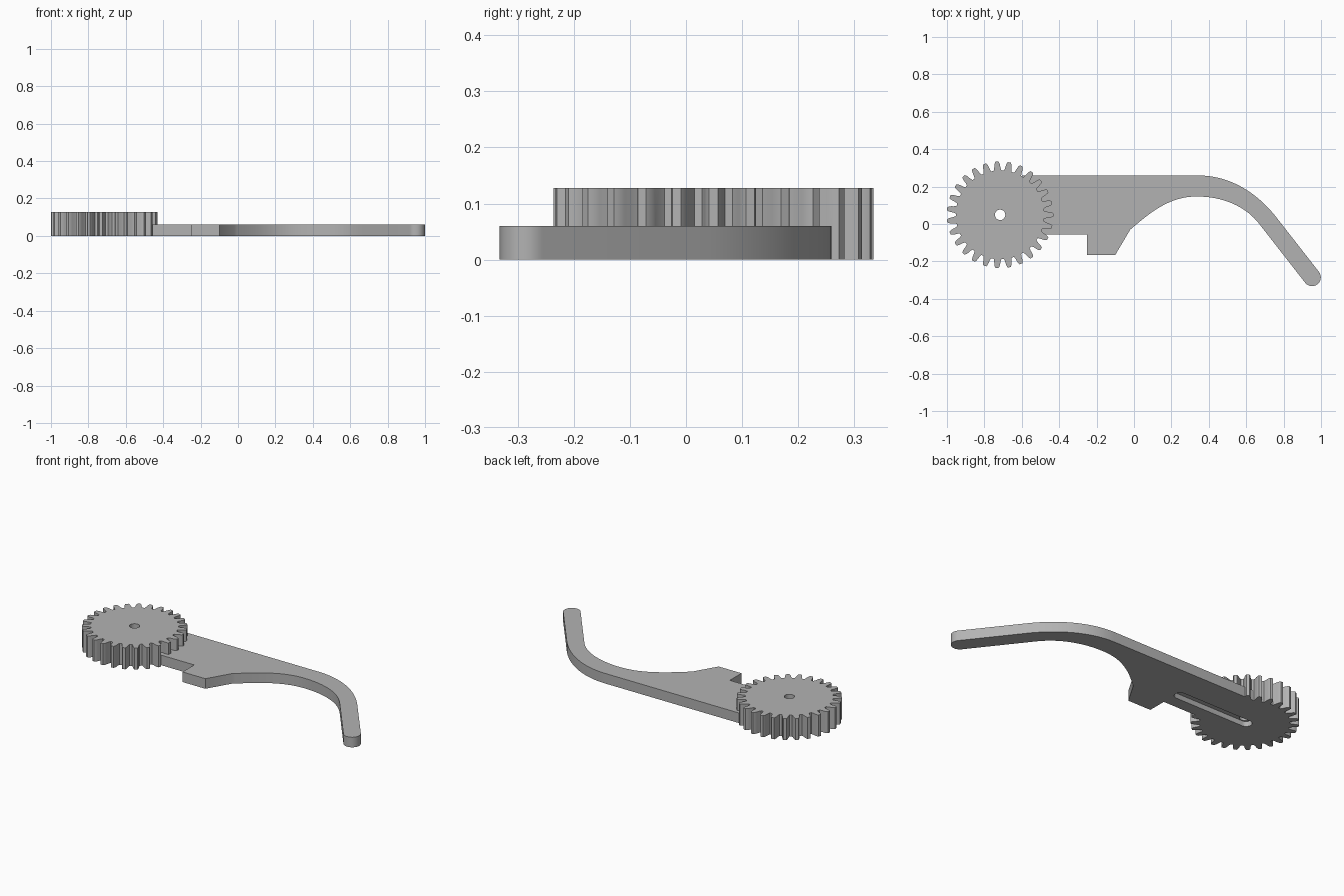
import bpy, bmesh, math
from mathutils import Vector
from mathutils.geometry import interpolate_bezier

if "Cube" in bpy.data.objects:
    bpy.data.objects.remove(bpy.data.objects["Cube"], do_unlink=True)

grey = bpy.data.materials.new("plain grey")
grey.use_nodes = True
grey.diffuse_color = (0.45, 0.45, 0.45, 1)
grey.node_tree.nodes["Principled BSDF"].inputs["Base Color"].default_value = (0.45, 0.45, 0.45, 1)

GEAR = Vector((-0.716, 0.049))
TEETH = 27


def prism(name, outline, z0, z1):
    """Extrude a closed 2D outline from z0 up to z1."""
    bm = bmesh.new()
    face = bm.faces.new([bm.verts.new((p[0], p[1], z0)) for p in outline])
    top = bmesh.ops.extrude_face_region(bm, geom=[face])["geom"]
    bmesh.ops.translate(bm, vec=(0, 0, z1 - z0),
                        verts=[v for v in top if isinstance(v, bmesh.types.BMVert)])
    bmesh.ops.recalc_face_normals(bm, faces=bm.faces)
    mesh = bpy.data.meshes.new(name)
    bm.to_mesh(mesh)
    bm.free()
    mesh.materials.append(grey)
    ob = bpy.data.objects.new(name, mesh)
    bpy.context.collection.objects.link(ob)
    return ob


def polar(centre, r, a):
    return Vector(centre) + Vector((math.cos(a), math.sin(a))) * r


def arc(centre, r, a0, a1, n):
    return [polar(centre, r, a0 + (a1 - a0) * i / n) for i in range(n + 1)]


def bend(p0, h0, h1, p1):
    return interpolate_bezier(*(Vector(p).to_3d() for p in (p0, h0, h1, p1)), 20)


def combine(target, other, operation):
    """Apply a boolean and discard the second object."""
    mod = target.modifiers.new(operation, 'BOOLEAN')
    mod.operation, mod.object, mod.solver = operation, other, 'EXACT'
    bpy.ops.object.select_all(action='DESELECT')
    bpy.context.view_layer.objects.active = target
    target.select_set(True)
    bpy.ops.object.modifier_apply(modifier=mod.name)
    bpy.data.objects.remove(other, do_unlink=True)


# Spur gear: each tooth is a radius / half-angle flank, mirrored
flank = [(0.237, 0.088), (0.25, 0.068), (0.265, 0.058), (0.277, 0.045), (0.285, 0.028)]
gear_outline = []
for i in range(TEETH):
    mid = i * math.tau / TEETH
    gear_outline += [polar(GEAR, r, mid - a) for r, a in flank]
    gear_outline += [polar(GEAR, r, mid + a) for r, a in reversed(flank)]
lever = prism("gear_lever", gear_outline, 0, 0.128)

# Curved arm with rounded tip and a stepped lug underneath
arm_outline = [(-0.6, -0.055), (-0.6, 0.259)]
arm_outline += bend((0.35, 0.259), (0.514, 0.259), (0.66, 0.165), (0.76, 0.037))
tip_angle = math.radians(37.8)
arm_outline += arc((0.952, -0.285), 0.047, tip_angle, tip_angle - math.pi, 14)
arm_outline += bend((0.67, 0.0), (0.59, 0.103), (0.464, 0.147), (0.334, 0.147))
arm_outline += bend((0.334, 0.147), (0.19, 0.147), (0.087, 0.062), (-0.02, -0.03))[1:]
arm_outline += [(-0.1, -0.165), (-0.25, -0.165), (-0.25, -0.055)]
combine(lever, prism("arm", arm_outline, 0, 0.06), 'UNION')

# Axle hole right through the gear
hole = arc(GEAR, 0.028, 0, math.tau, 24)[:-1]
combine(lever, prism("axle_hole_cutter", hole, -0.05, 0.2), 'DIFFERENCE')

# Blind slot in the underside
y = GEAR.y
q = math.pi / 2
slot = arc((-0.725, y), 0.032, q, 3 * q, 12) + arc((-0.275, y), 0.032, -q, q, 12)
combine(lever, prism("slot_cutter", slot, -0.05, 0.03), 'DIFFERENCE')

# Smooth curves, sharp corners
bpy.ops.object.shade_smooth_by_angle(angle=math.radians(25))
